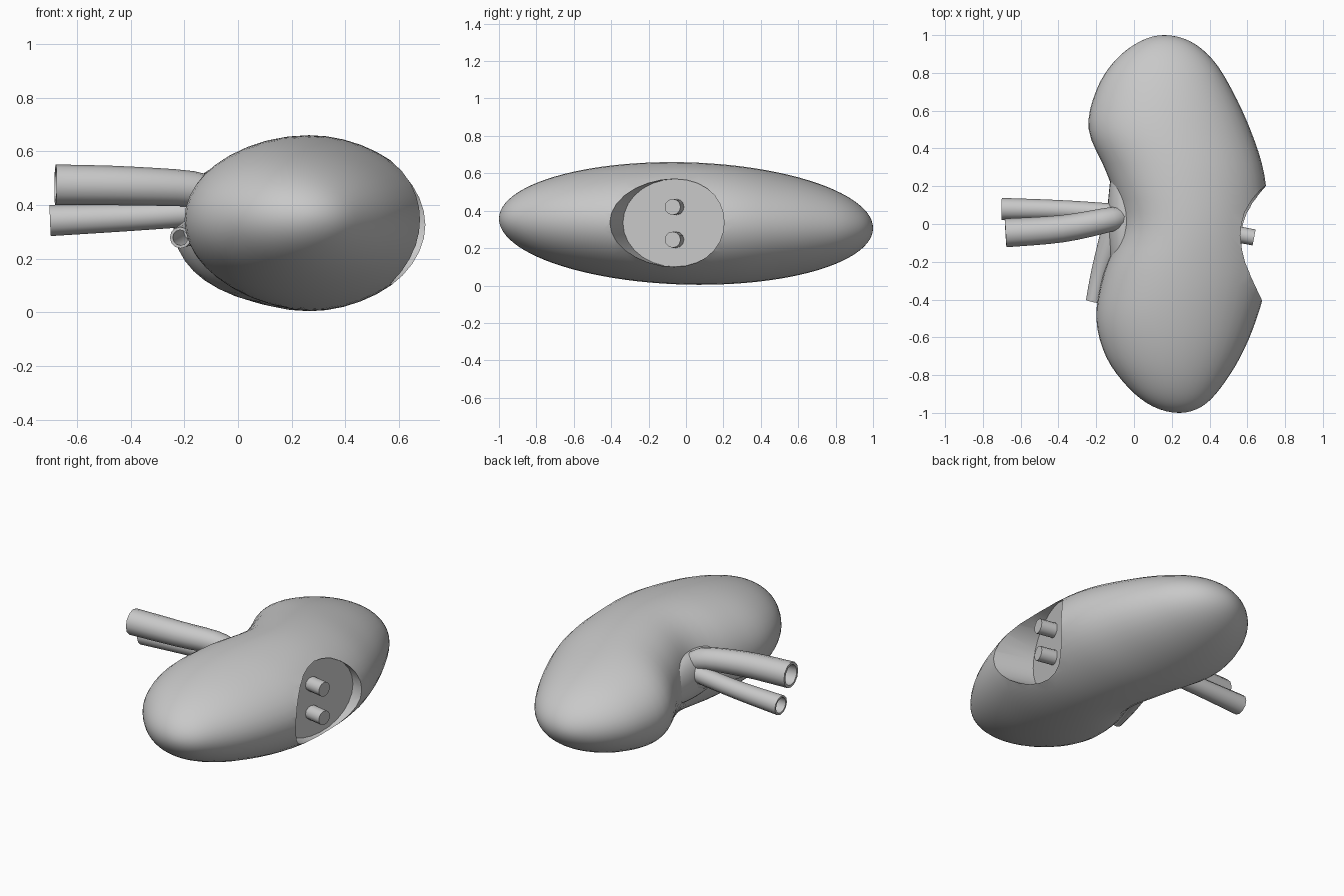
import bpy, bmesh, math
from math import sin, cos, pi, radians
from mathutils import Vector, Matrix

if "Cube" in bpy.data.objects:
    bpy.data.objects.remove(bpy.data.objects["Cube"])

grey = bpy.data.materials.new("plain grey")
grey.use_nodes = True
grey.diffuse_color = (0.58, 0.58, 0.58, 1)
grey.node_tree.nodes["Principled BSDF"].inputs["Base Color"].default_value = (0.58, 0.58, 0.58, 1)


def add(name, bm):
    bmesh.ops.recalc_face_normals(bm, faces=bm.faces)
    mesh = bpy.data.meshes.new(name)
    bm.to_mesh(mesh)
    bm.free()
    obj = bpy.data.objects.new(name, mesh)
    mesh.materials.append(grey)
    bpy.context.collection.objects.link(obj)
    return obj


def select(obj):
    bpy.ops.object.select_all(action='DESELECT')
    obj.select_set(True)
    bpy.context.view_layer.objects.active = obj


def smooth(obj, angle=35):
    select(obj)
    bpy.ops.object.shade_smooth_by_angle(angle=radians(angle))


def bridge(bm, a, b):
    n = len(a)
    for i in range(n):
        bm.faces.new((a[i], a[(i + 1) % n], b[(i + 1) % n], b[i]))


def spline(values, u):
    """Smooth curve through evenly spaced values."""
    i = min(int(u), len(values) - 2)
    f = u - i
    p = [values[max(0, min(len(values) - 1, i + k))] for k in (-1, 0, 1, 2)]
    return p[1] + 0.5 * f * (p[2] - p[0] + f * (2 * p[0] - 5 * p[1] + 4 * p[2] - p[3]
                             + f * (3 * (p[1] - p[2]) + p[3] - p[0])))


# Bean-shaped body: elliptical rings whose centre and fullness vary along y
centre = [.24, .23, .215, .208, .225, .275, .32, .275, .188, .16, .16, .165, .16]
fullness = [.5, .5, .49, .5, .49, .45, .39, .43, .494, .509, .52, .52, .52]
RINGS, SIDES = 48, 40
bm = bmesh.new()
rings = []
for r in range(1, RINGS):
    t = pi * r / RINGS
    u = 12 * r / RINGS
    y, cx, half = -cos(t), spline(centre, u), spline(fullness, u) * sin(t)
    lean = 0.05 * sin(t) ** 6
    rings.append([bm.verts.new((cx + half * cos(a) - lean * sin(a) ** 2, y,
                                0.332 - 0.025 * y + 0.327 * sin(t) * sin(a)))
                  for a in (2 * pi * k / SIDES for k in range(SIDES))])
for a, b in zip(rings, rings[1:]):
    bridge(bm, a, b)
for ring, tip in ((rings[0], (centre[0], -1, .357)), (rings[-1], (centre[-1], 1, .307))):
    v = bm.verts.new(tip)
    for k in range(SIDES):
        bm.faces.new((ring[k], ring[(k + 1) % SIDES], v))
body = add("body", bm)

# Oval socket cut into the outer side, tilted a little to the front
tilt = Matrix.Rotation(radians(-17), 4, 'Z')
floor = Vector((.535, -.055, .335))
bm = bmesh.new()
bmesh.ops.create_cone(bm, cap_ends=True, segments=28, radius1=1, radius2=1, depth=1,
                      matrix=Matrix.Translation(floor) @ tilt
                      @ Matrix.Diagonal((.5, .295, .235, 1))
                      @ Matrix.Translation((.5, 0, 0)) @ Matrix.Rotation(pi / 2, 4, 'Y'))
cutter = add("socket_cutter", bm)
cutter.hide_render = True
mod = body.modifiers.new("socket", 'BOOLEAN')
mod.operation, mod.solver, mod.object = 'DIFFERENCE', 'EXACT', cutter
select(body)
bpy.ops.object.modifier_apply(modifier="socket")
bpy.data.objects.remove(cutter)
smooth(body)

# Two short pegs on the socket floor
for name, z in (("upper_peg", .42), ("lower_peg", .245)):
    bm = bmesh.new()
    bmesh.ops.create_cone(bm, cap_ends=True, segments=12, radius1=.043, radius2=.043, depth=.12,
                          matrix=Matrix.Translation((.577, -.06, z))
                          @ Matrix.Rotation(radians(-11), 4, 'Z') @ Matrix.Rotation(pi / 2, 4, 'Y'))
    smooth(add(name, bm))


def tube(name, path, radii, sides=12, wall=0.8):
    """Tube along a path, hollow at its last end."""
    path = [Vector(p) for p in path]
    n = len(path) - 1
    steps = n * 4
    pts = [Vector([spline([p[c] for p in path], n * i / steps) for c in range(3)])
           for i in range(steps + 1)]
    bm = bmesh.new()
    loops = []

    def loop(i, radius):
        d = pts[min(i + 1, steps)] - pts[max(i - 1, 0)]
        m = d.to_track_quat('Z', 'Y').to_matrix()
        return [bm.verts.new(pts[i] + m @ Vector((radius * cos(a), radius * sin(a), 0)))
                for a in (2 * pi * k / sides for k in range(sides))]

    for i in range(steps + 1):
        loops.append(loop(i, spline(radii, n * i / steps)))
    for i in range(steps, steps // 2, -1):
        loops.append(loop(i, spline(radii, n * i / steps) * wall))
    for a, b in zip(loops, loops[1:]):
        bridge(bm, a, b)
    bm.faces.new(loops[0])
    bm.faces.new(loops[-1])
    smooth(add(name, bm), 45)


# Two vessels and the drain tube leaving the hollow of the bean
tube("upper_vessel", [(-.05, .04, .37), (-.12, .025, .45), (-.38, -.025, .47), (-.68, -.047, .475)],
     [.05, .064, .072, .076])
tube("lower_vessel", [(-.02, .05, .38), (-.14, .06, .372), (-.4, .075, .355), (-.7, .08, .342)],
     [.045, .05, .052, .058])
tube("drain_tube", [(-.06, .05, .34), (-.12, -.1, .32), (-.18, -.26, .295), (-.215, -.41, .278)],
     [.09, .07, .048, .04], wall=.72)

# Flattened funnel filling the hollow
bm = bmesh.new()
bmesh.ops.create_uvsphere(bm, u_segments=24, v_segments=14, radius=1,
                          matrix=Matrix.Translation((-.05, .03, .34))
                          @ Matrix.Diagonal((.09, .37, .14, 1)))
smooth(add("funnel", bm))
